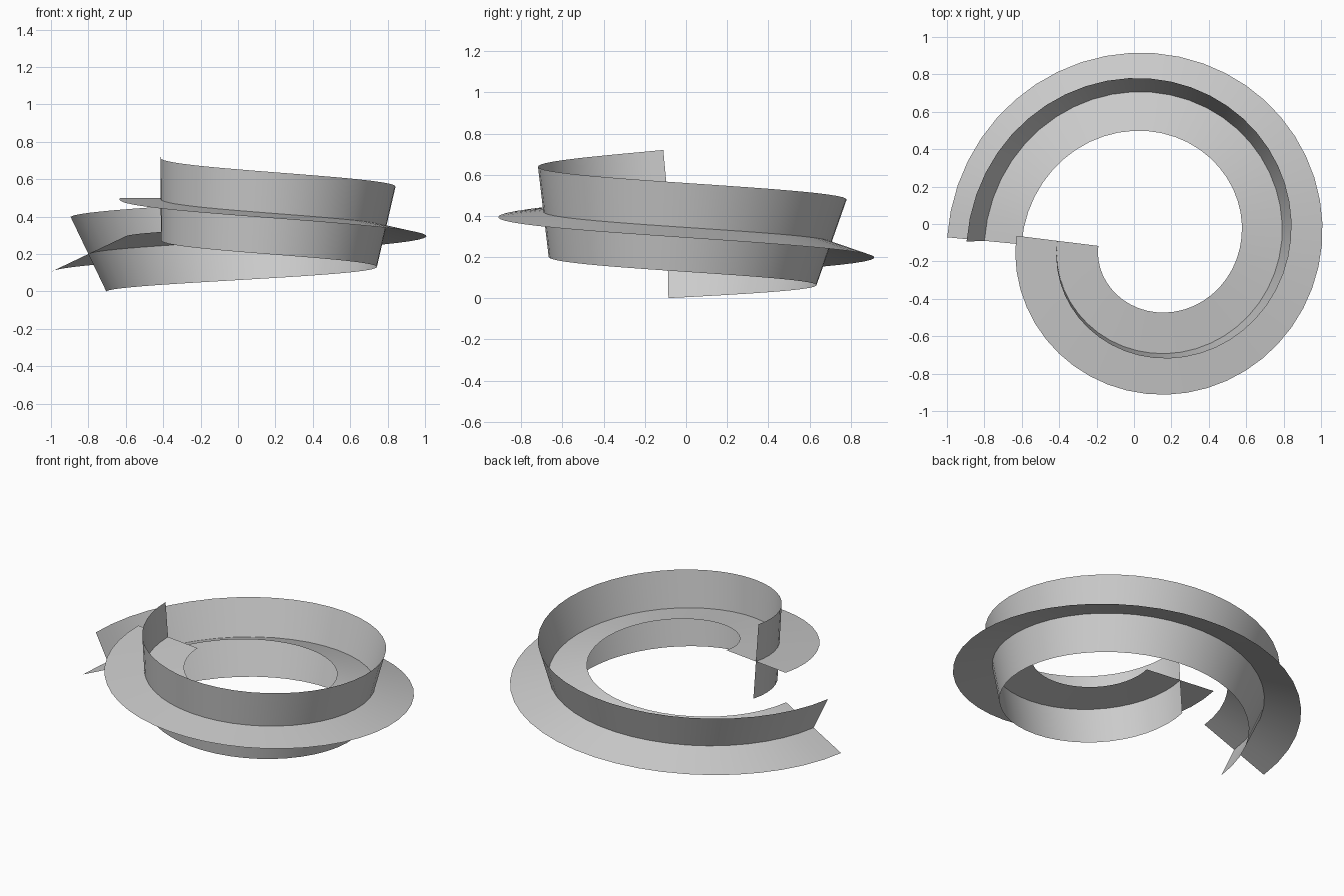
import bpy, math
from mathutils import Vector

if "Cube" in bpy.data.objects:
    bpy.data.objects.remove(bpy.data.objects["Cube"])

SEGMENTS = 48
HALF = 0.221                     # half width of each blade
CENTRE = Vector((0.0925, -0.09, 0))


def path(t):
    """One clockwise turn of a rising, tightening spiral."""
    a = math.pi - math.tau * t
    r = 0.8925 - 0.39 * t
    return CENTRE + Vector((r * math.cos(a), r * math.sin(a), 0.2 + 0.3 * t))


def frame(t):
    """Outward and upward directions, rolled by a fading tilt."""
    tangent = (path(t + 0.001) - path(t - 0.001)).normalized()
    out = Vector((-tangent.y, tangent.x, 0)).normalized()
    up = out.cross(tangent).normalized()
    if up.z < 0:
        up = -up
    tilt = math.radians(25.4 * (1 - t))
    c, s = math.cos(tilt), math.sin(tilt)
    return out * c - up * s, up * c + out * s


def sweep_blade(name, axis):
    """Thin strip swept along the path, with a centre row of vertices."""
    verts, faces = [], []
    for i in range(SEGMENTS + 1):
        t = i / SEGMENTS
        d = frame(t)[axis]
        verts += [path(t) + d * HALF * k for k in (-1, 0, 1)]
    for i in range(SEGMENTS):
        for k in range(2):
            a = i * 3 + k
            faces.append((a, a + 1, a + 4, a + 3))
    mesh = bpy.data.meshes.new(name)
    mesh.from_pydata(verts, [], faces)
    obj = bpy.data.objects.new(name, mesh)
    bpy.context.collection.objects.link(obj)
    bpy.ops.object.select_all(action='DESELECT')
    obj.select_set(True)
    bpy.context.view_layer.objects.active = obj
    bpy.ops.object.shade_smooth_by_angle(angle=math.radians(30))
    return obj


# The two crossing blades of the plus-shaped section
sweep_blade("flat_spiral_blade", 0)
sweep_blade("upright_spiral_blade", 1)
